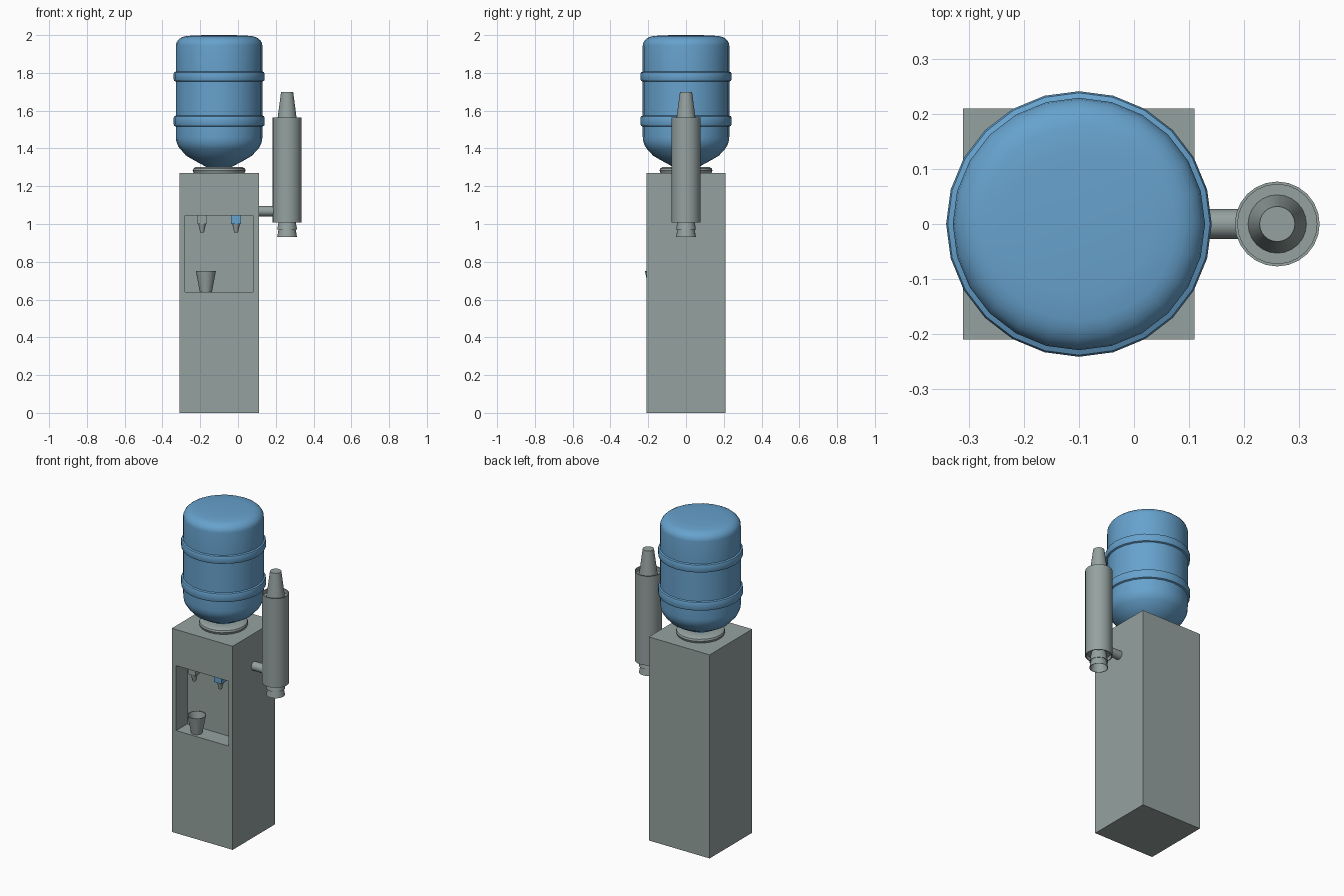
import bpy, bmesh, math
from mathutils import Vector

if "Cube" in bpy.data.objects:
    bpy.data.objects.remove(bpy.data.objects["Cube"])


def material(name, rgb):
    m = bpy.data.materials.new(name)
    m.diffuse_color = (*rgb, 1)
    m.use_nodes = True
    m.node_tree.nodes["Principled BSDF"].inputs["Base Color"].default_value = m.diffuse_color
    return m


GREY = material("warm_grey", (0.30, 0.36, 0.35))
BLUE = material("bottle_blue", (0.135, 0.36, 0.61))


def finish(name, bm, mat, loc=(0, 0, 0), smooth=True):
    bmesh.ops.recalc_face_normals(bm, faces=bm.faces)
    me = bpy.data.meshes.new(name)
    bm.to_mesh(me)
    bm.free()
    me.materials.append(mat)
    ob = bpy.data.objects.new(name, me)
    ob.location = loc
    bpy.context.collection.objects.link(ob)
    if smooth:
        bpy.ops.object.select_all(action='DESELECT')
        ob.select_set(True)
        bpy.context.view_layer.objects.active = ob
        bpy.ops.object.shade_smooth_by_angle(angle=math.radians(35))
    return ob


def lathe(name, profile, mat, loc, sides=24):
    """Spin an (r, z) profile round z; r = 0 closes the end."""
    bm = bmesh.new()
    verts = [bm.verts.new((r, 0, z)) for r, z in profile]
    edges = [bm.edges.new(p) for p in zip(verts, verts[1:])]
    bmesh.ops.spin(bm, geom=verts + edges, cent=(0, 0, 0), axis=(0, 0, 1),
                   angle=math.tau, steps=sides, use_duplicate=False)
    bmesh.ops.remove_doubles(bm, verts=bm.verts, dist=1e-5)
    return finish(name, bm, mat, loc)


def box(name, size, loc, mat):
    bm = bmesh.new()
    bmesh.ops.create_cube(bm, size=1)
    bmesh.ops.scale(bm, vec=size, verts=bm.verts)
    return finish(name, bm, mat, loc, smooth=False)


def arc(cr, cz, rr, rz, a0, a1, n):
    return [(cr + rr * math.cos(math.radians(a0 + (a1 - a0) * i / n)),
             cz + rz * math.sin(math.radians(a0 + (a1 - a0) * i / n)))
            for i in range(n + 1)]


# Cabinet with a recessed serving bay in the front
bm = bmesh.new()
bmesh.ops.create_cube(bm, size=1)
for v in bm.verts:
    v.co = Vector((v.co.x * 0.42 - 0.10, v.co.y * 0.42, (v.co.z + 0.5) * 1.27))
bm.normal_update()
front = next(f for f in bm.faces if f.normal.y < -0.9)
bmesh.ops.inset_region(bm, faces=[front], thickness=0.03)
for v in front.verts:
    v.co.x = -0.28 if v.co.x < -0.1 else 0.08
    v.co.z = 0.64 if v.co.z < 0.6 else 1.045
bay = bmesh.ops.extrude_discrete_faces(bm, faces=[front])['faces'][0]
bmesh.ops.translate(bm, vec=(0, 0.11, 0), verts=bay.verts)
finish("cabinet", bm, GREY, smooth=False)

# Collar and water bottle
lathe("bottle_collar", [(0, 1.27), (0.135, 1.27), (0.14, 1.283), (0.136, 1.294),
                        (0.122, 1.302), (0.08, 1.302), (0, 1.302)], GREY, (-0.1, 0, 0))


def rib(z0, z1):
    return [(0.229, z0), (0.238, z0 + 0.004), (0.241, z0 + 0.012),
            (0.241, z1 - 0.012), (0.238, z1 - 0.004), (0.229, z1)]


lathe("water_bottle",
      [(0, 1.295), (0.06, 1.298), (0.13, 1.336), (0.175, 1.362)]
      + arc(0.129, 1.46, 0.10, 0.10, -50, 0, 5)
      + rib(1.516, 1.574) + rib(1.754, 1.807)
      + arc(0.165, 1.945, 0.064, 0.05, 0, 80, 5)
      + [(0.13, 1.999), (0, 2.0)], BLUE, (-0.1, 0, 0))

# Two taps under the roof of the bay
for side, x, w, mat in (("left", -0.19, 0.047, GREY), ("right", -0.01, 0.052, BLUE)):
    box(f"{side}_tap_body", (w, w, 0.045), (x, -0.16, 1.0225), mat)
    lathe(f"{side}_tap_nozzle", [(0, 1.0), (0.02, 1.0), (0.01, 0.955), (0, 0.955)],
          GREY, (x, -0.16, 0), 12)


# Paper cups: a thin-walled open cone, flip = -1 turns it upside down
def cup(name, loc, height=0.11, flip=1):
    prof = [(0, 0), (0.032, 0), (0.053, height), (0.050, height),
            (0.030, 0.005), (0, 0.005)]
    return lathe(name, [(r, flip * z) for r, z in prof], GREY, loc)


cup("standing_cup", (-0.17, -0.164, 0.64))
cup("top_stacked_cup", (0.26, 0, 1.70), 0.16, -1)
cup("upper_hanging_cup", (0.26, 0, 1.08), 0.11, -1)
cup("lower_hanging_cup", (0.26, 0, 1.04), 0.11, -1)

# Cup tube, with a shallow rim at both ends, and its arm
lathe("cup_tube", [(0, 1.03), (0.072, 1.03), (0.072, 1.007), (0.077, 1.007),
                   (0.077, 1.563), (0.072, 1.563), (0.072, 1.54), (0, 1.54)],
      GREY, (0.26, 0, 0))
arm = lathe("tube_arm", [(0, 0), (0.027, 0), (0.027, 0.10), (0, 0.10)],
            GREY, (0.10, 0, 1.068), 16)
arm.rotation_euler.y = math.pi / 2
